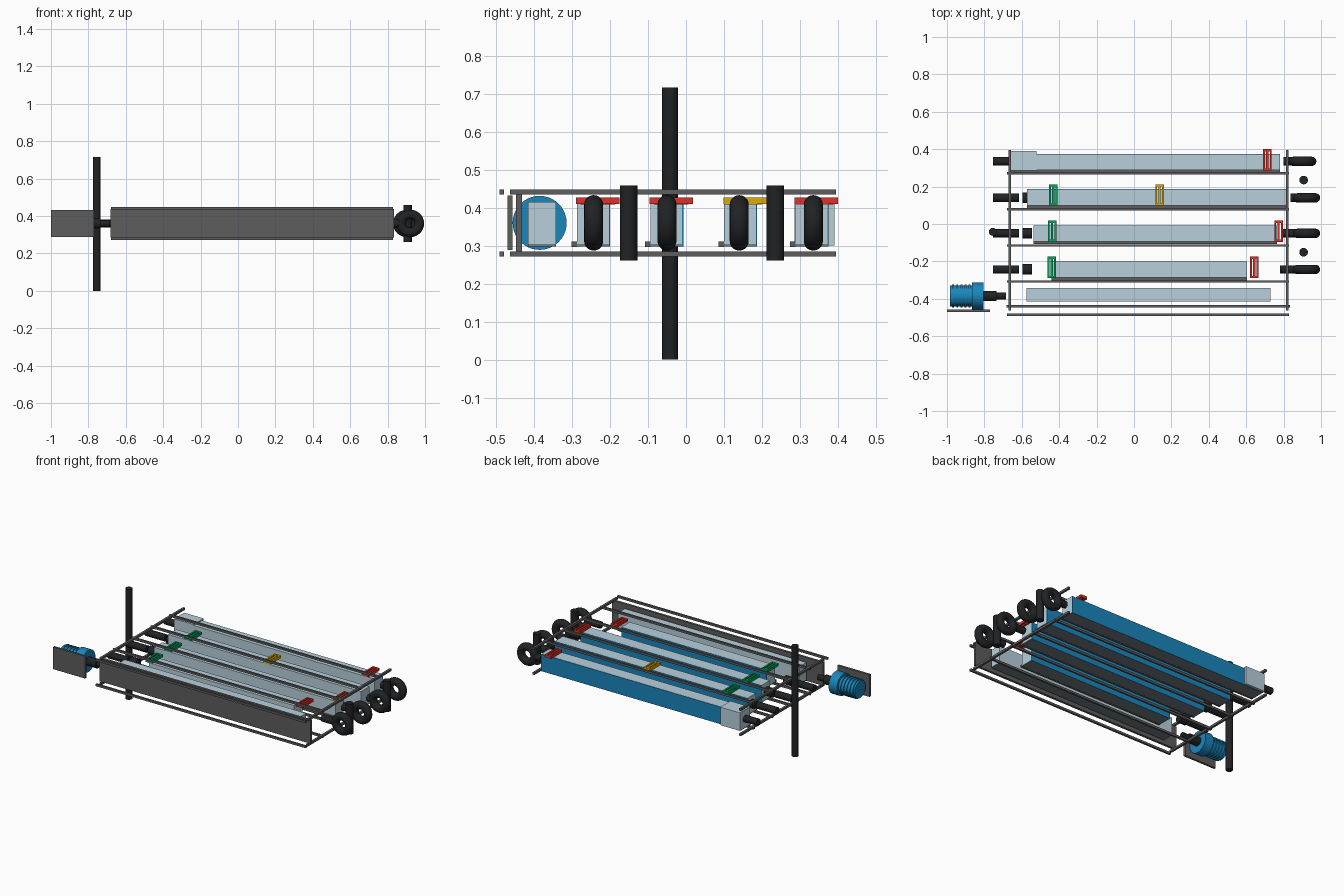
import bpy, math
from mathutils import Vector

if "Cube" in bpy.data.objects:
    bpy.data.objects.remove(bpy.data.objects["Cube"])

def mat(name, col):
    m = bpy.data.materials.new(name)
    m.diffuse_color = (*col, 1)
    m.use_nodes = True
    m.node_tree.nodes["Principled BSDF"].inputs["Base Color"].default_value = m.diffuse_color
    return m

GLASS = mat("pale_glass", (0.48, 0.63, 0.71))
WATER = mat("blue_water", (0.01, 0.24, 0.50))
STEEL = mat("dark_steel", (0.11, 0.11, 0.11))
FLOOR = mat("trough_grey", (0.17, 0.20, 0.22))
BLACK = mat("black_pipe", (0.015, 0.016, 0.018))
GREEN = mat("green_gate", (0.0, 0.38, 0.12))
RED = mat("red_gate", (0.75, 0.03, 0.02))
YELLOW = mat("yellow_gate", (0.75, 0.40, 0.0))

def finish(name, m):
    o = bpy.context.object
    o.name = name
    o.data.materials.append(m)
    return o

def box(name, m, x, y, z):
    """Box from (min, max) pairs."""
    bpy.ops.mesh.primitive_cube_add(size=1, location=[sum(p) / 2 for p in (x, y, z)])
    o = finish(name, m)
    o.scale = [p[1] - p[0] for p in (x, y, z)]
    bpy.ops.object.transform_apply(location=False, rotation=False, scale=True)
    return o

def tube(name, m, a, b, r, sides=32):
    """Cylinder between two points."""
    a, b = Vector(a), Vector(b)
    bpy.ops.mesh.primitive_cylinder_add(
        vertices=sides, radius=r, depth=(b - a).length, location=(a + b) / 2,
        rotation=(b - a).to_track_quat('Z', 'Y').to_euler())
    o = finish(name, m)
    bpy.ops.object.shade_smooth_by_angle()
    return o

ZC = 0.36

# Open frame: long rails and cross bars at two levels
for level, z in (("lower", 0.278), ("upper", 0.441)):
    zz = (z - 0.007, z + 0.007)
    for i, y in enumerate((-0.485, -0.308, -0.115, 0.079, 0.271)):
        box(f"{level}_long_rail_{i + 1}", STEEL, (-0.68, 0.83), (y - 0.006, y + 0.006), zz)
    for side, x in (("left", -0.665), ("right", 0.82)):
        box(f"{level}_cross_bar_{side}", STEEL, (x - 0.007, x + 0.007), (-0.463, 0.395), zz)

# Front panel
box("front_panel", STEEL, (-0.683, 0.835), (-0.447, -0.432), (0.285, 0.436))

# Channels: floor, pale body, blue rear side and ledge
lanes = [  # x start, x end, front y
    (-0.66, 0.78, 0.288),
    (-0.572, 0.815, 0.100),
    (-0.537, 0.765, -0.094),
    (-0.44, 0.605, -0.287),
]
for i, (x0, x1, y) in enumerate(lanes, 1):
    w = 0.084
    box(f"channel_floor_{i}", FLOOR, (x0, x1), (y, y + w), (0.298, 0.304))
    box(f"channel_body_{i}", GLASS, (x0, x1), (y, y + w), (0.304, 0.41))
    box(f"channel_water_side_{i}", WATER, (x0, x1), (y + w, y + w + 0.003), (0.298, 0.409))
    box(f"channel_ledge_{i}", STEEL, (x0, x1), (y - 0.014, y), (0.297, 0.311))
box("return_channel_floor", FLOOR, (-0.575, 0.73), (-0.415, -0.342), (0.298, 0.304))
box("return_channel", GLASS, (-0.575, 0.73), (-0.415, -0.342), (0.304, 0.415))
box("inlet_tank", GLASS, (-0.66, -0.52), (0.286, 0.39), (0.30, 0.417))

# Sluice gates: flat rectangular frame with a thin blade between
def gate(name, m, x, y):
    z = (0.41, 0.427)
    y0, y1, h = y - 0.002, y + 0.112, 0.023
    for s, side in ((-1, "left"), (1, "right")):
        xs = sorted((x + s * h, x + s * (h - 0.010)))
        box(f"{name}_bar_{side}", m, xs, (y0, y1), z)
    box(f"{name}_front_bar", m, (x - h, x + h), (y0, y0 + 0.012), z)
    box(f"{name}_rear_bar", m, (x - h, x + h), (y1 - 0.012, y1), z)
    box(f"{name}_blade", m, (x - 0.006, x + 0.006), (y0 + 0.012, y1 - 0.012), (0.408, 0.425))

for name, m, x, i in (("red_gate_1", RED, 0.713, 0), ("green_gate_2", GREEN, -0.432, 1),
                      ("yellow_gate_2", YELLOW, 0.137, 1), ("green_gate_3", GREEN, -0.438, 2),
                      ("red_gate_3", RED, 0.773, 2), ("green_gate_4", GREEN, -0.440, 3),
                      ("red_gate_4", RED, 0.643, 3)):
    gate(name, m, x, lanes[i][2])

# Pipe rings and stubs on the right, stubs on the left
for i, (y, stub, end) in enumerate(((0.335, 0.80, 0.975), (0.14, 0.837, 0.995),
                                    (-0.05, 0.79, 0.995), (-0.243, 0.78, 0.995)), 1):
    cx = end - 0.073
    bpy.ops.mesh.primitive_torus_add(major_radius=0.048, minor_radius=0.025, major_segments=40,
                                     minor_segments=20, location=(cx, y, ZC),
                                     rotation=(math.pi / 2, 0, 0))
    finish(f"bend_ring_{i}", BLACK)
    bpy.ops.object.shade_smooth_by_angle(angle=math.radians(40))
    if stub < cx - 0.07:
        tube(f"bend_stub_{i}", BLACK, (stub, y, ZC), (cx - 0.04, y, ZC), 0.022)
    tube(f"left_pipe_{i}", BLACK, (-0.755, y, ZC), (-0.655 if i == 1 else -0.615, y, ZC), 0.022)
    if i > 1:
        tube(f"left_coupling_{i}", BLACK, (-0.597, y, ZC), (-0.545, y, ZC), 0.028)

# Upright pipes
tube("tall_upright_pipe", BLACK, (-0.755, -0.042, 0), (-0.755, -0.042, 0.716), 0.021)
for i, y in enumerate((-0.151, 0.235), 1):
    tube(f"short_upright_pipe_{i}", BLACK, (0.907, y, 0.261), (0.907, y, 0.458), 0.023)

# Pump: mounting plate, motor with cooling fins, casing and outlet
py = -0.385
box("pump_plate", STEEL, (-1.0, -0.77), (-0.470, -0.456), (0.288, 0.432))
tube("pump_motor", WATER, (-0.983, py, ZC), (-0.86, py, ZC), 0.056)
for i in range(5):
    x = -0.972 + i * 0.022
    tube(f"motor_fin_{i + 1}", WATER, (x, py, ZC), (x + 0.010, py, ZC), 0.062)
tube("pump_casing", WATER, (-0.865, py, ZC), (-0.805, py, ZC), 0.071, 40)
tube("pump_flange", BLACK, (-0.805, py, ZC), (-0.735, py, ZC), 0.028)
tube("pump_outlet", BLACK, (-0.735, py, ZC), (-0.685, py, ZC), 0.019)
